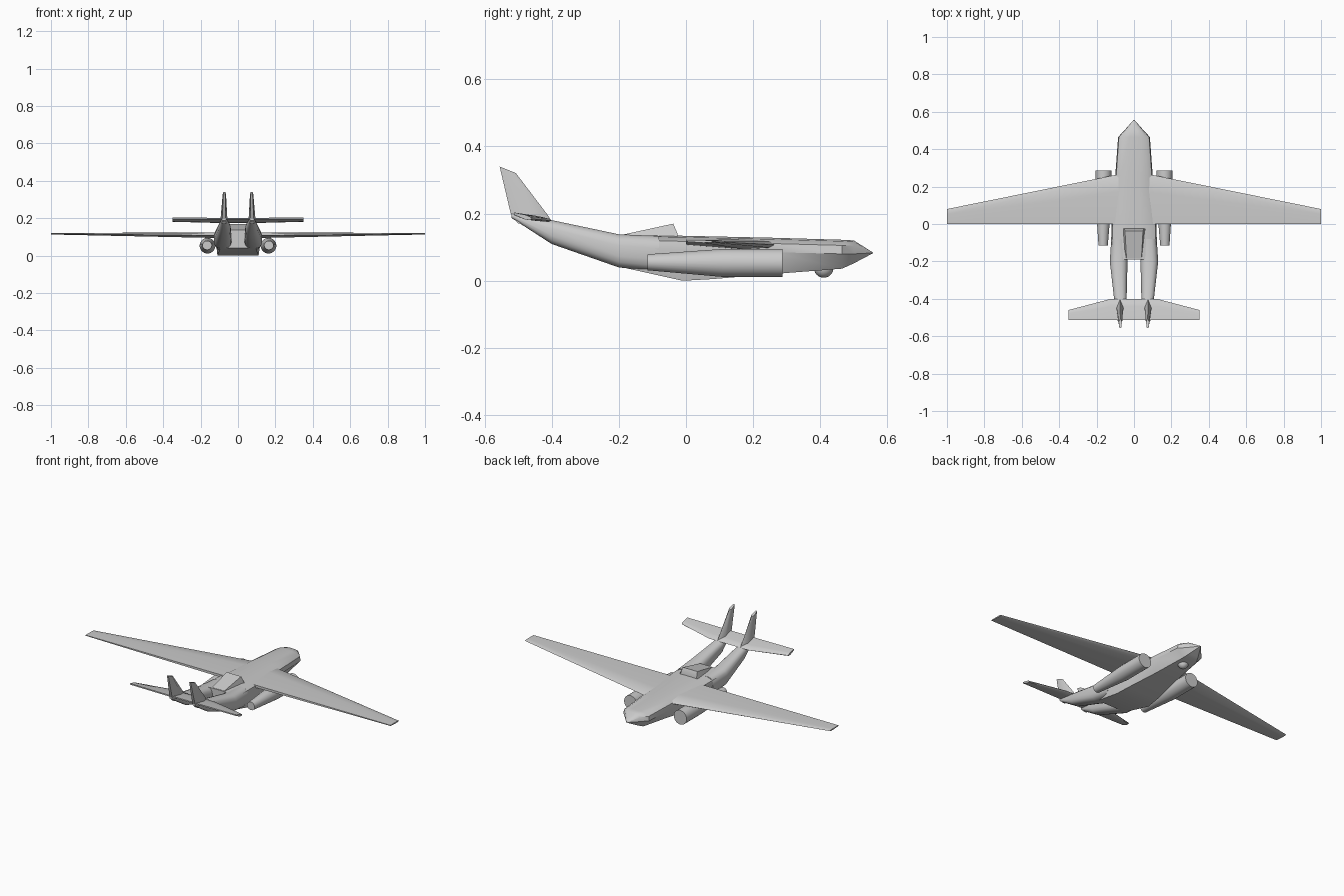
import bpy, bmesh, math

if "Cube" in bpy.data.objects:
    bpy.data.objects.remove(bpy.data.objects["Cube"], do_unlink=True)

grey = bpy.data.materials.new("light grey")
grey.use_nodes = True
GREY = (0.6, 0.6, 0.6, 1)
grey.diffuse_color = GREY
grey.node_tree.nodes["Principled BSDF"].inputs["Base Color"].default_value = GREY


def finish(name, bm, mirror=False, angle=35):
    """Turn a bmesh into a shaded object, optionally mirrored across x."""
    bmesh.ops.recalc_face_normals(bm, faces=bm.faces)
    mesh = bpy.data.meshes.new(name)
    bm.to_mesh(mesh)
    bm.free()
    mesh.materials.append(grey)
    obj = bpy.data.objects.new(name, mesh)
    bpy.context.collection.objects.link(obj)
    if mirror:
        obj.modifiers.new("Mirror", "MIRROR").use_mirror_merge = False
    bpy.ops.object.select_all(action="DESELECT")
    obj.select_set(True)
    bpy.context.view_layer.objects.active = obj
    bpy.ops.object.shade_smooth_by_angle(angle=math.radians(angle))
    return obj


def loft(name, rings, mirror=False, angle=35):
    """Skin a list of equal-length rings and cap both ends."""
    bm = bmesh.new()
    loops = [[bm.verts.new(p) for p in ring] for ring in rings]
    n = len(loops[0])
    for a, b in zip(loops, loops[1:]):
        for i in range(n):
            j = (i + 1) % n
            bm.faces.new((a[i], a[j], b[j], b[i]))
    bm.faces.new(loops[0])
    bm.faces.new(loops[-1])
    return finish(name, bm, mirror, angle)


def oval(y, x, z, rx, rz, n=16, power=1.0):
    """Ring facing along y; a power under 1 makes it boxier."""
    ring = []
    for i in range(n):
        a = math.tau * (i + 0.5) / n
        c, s = math.cos(a), math.sin(a)
        ring.append((x + rx * math.copysign(abs(c) ** power, c), y,
                     z + rz * math.copysign(abs(s) ** power, s)))
    return ring


# Fuselage: flat belly, sloped sides, softly crowned top
def hull(y, belly, w, low, mid, top):
    half = [(belly, low), (w, mid), (w * 0.95, mid + (top - mid) * 0.6),
            (w * 0.72, top - (top - mid) * 0.1), (w * 0.3, top)]
    return [(x, y, z) for x, z in half] + [(-x, y, z) for x, z in reversed(half)]


loft("fuselage", [
    hull(0.557, 0.001, 0.002, 0.082, 0.083, 0.084),
    hull(0.5, 0.03, 0.052, 0.052, 0.08, 0.12),
    hull(0.465, 0.045, 0.085, 0.036, 0.08, 0.122),
    hull(0.26, 0.07, 0.1, 0.02, 0.085, 0.128),
    hull(0.08, 0.1, 0.115, 0.005, 0.09, 0.132),
    hull(-0.01, 0.11, 0.12, 0.0, 0.092, 0.134),
    hull(-0.19, 0.095, 0.125, 0.04, 0.1, 0.137),
])

# Twin tail booms sweeping up to the fins
loft("tail_booms", [
    oval(-0.08, 0.08, 0.08, 0.042, 0.054, power=0.7),
    oval(-0.2, 0.082, 0.089, 0.048, 0.05, power=0.7),
    oval(-0.4, 0.073, 0.145, 0.034, 0.036, power=0.75),
    oval(-0.52, 0.075, 0.195, 0.012, 0.008),
], mirror=True)


# Fins: thin lens sections stacked upward
def fin_section(z, front, back, x, t):
    return [(x, front, z), (x + t, front + (back - front) * 0.35, z),
            (x + t * 0.5, back, z), (x - t * 0.5, back, z),
            (x - t, front + (back - front) * 0.35, z)]


fin = loft("tail_fins", [
    fin_section(0.17, -0.395, -0.5, 0.075, 0.02),
    fin_section(0.2, -0.415, -0.522, 0.075, 0.018),
    fin_section(0.33, -0.507, -0.555, 0.073, 0.009),
], mirror=True, angle=50)
for v in fin.data.vertices:
    if v.co.z > 0.3:
        v.co.z += (-0.53 - v.co.y) * 0.4


# Wings and tailplane share one section shape
def wing_section(x, lead, trail, low, high, tilt=0.0):
    shape = [(0, 0.45), (0.06, 0.8), (0.35, 1), (1, 0.95),
             (1, 0.45), (0.35, 0), (0.06, 0.15)]
    return [(x, lead + (trail - lead) * u, low + (high - low) * v + tilt * u)
            for u, v in shape]


loft("main_wings", [
    wing_section(0.06, 0.27, 0.0, 0.093, 0.124),
    wing_section(1.0, 0.08, 0.0, 0.113, 0.121),
], mirror=True)

loft("tailplane", [
    wing_section(-0.35, -0.46, -0.512, 0.178, 0.192, 0.012),
    wing_section(-0.13, -0.402, -0.512, 0.172, 0.187, 0.016),
    wing_section(0.13, -0.402, -0.512, 0.172, 0.187, 0.016),
    wing_section(0.35, -0.46, -0.512, 0.178, 0.192, 0.012),
])

# Engine pods under the wing roots, tapering to the rear
loft("engine_pods", [
    oval(0.287, 0.163, 0.053, 0.042, 0.042, 24),
    oval(0.11, 0.163, 0.053, 0.042, 0.042, 24),
    oval(-0.115, 0.165, 0.055, 0.025, 0.024, 24),
], mirror=True)


# Dorsal air scoop: wedge rising toward the front
def scoop_section(y, w, top):
    return [(-w, y, 0.12), (w, y, 0.12), (w * 0.8, y, top), (-w * 0.8, y, top)]


loft("dorsal_scoop", [
    scoop_section(-0.025, 0.065, 0.14),
    scoop_section(-0.038, 0.06, 0.17),
    scoop_section(-0.185, 0.05, 0.138),
])

# Sensor ball below the nose
bm = bmesh.new()
bmesh.ops.create_uvsphere(bm, u_segments=20, v_segments=12, radius=0.029)
bmesh.ops.translate(bm, verts=bm.verts, vec=(0, 0.41, 0.038))
finish("sensor_ball", bm)
